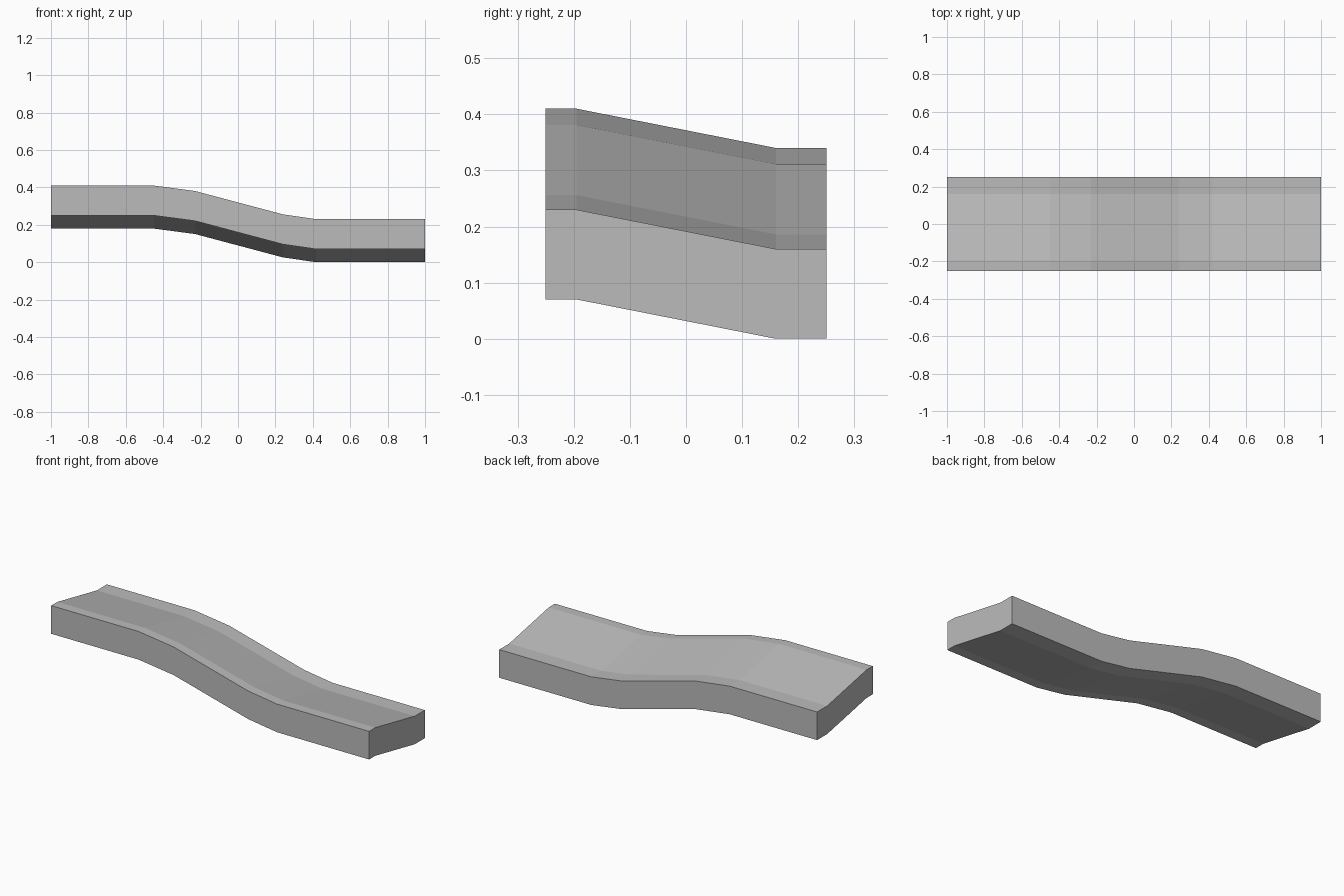
import bpy
import bmesh

cube = bpy.data.objects.get("Cube")
if cube:
    bpy.data.objects.remove(cube, do_unlink=True)

# Flat grey colour
grey = bpy.data.materials.new("plain grey")
grey.use_nodes = True
colour = (0.5, 0.5, 0.5, 1)
grey.diffuse_color = colour
grey.node_tree.nodes["Principled BSDF"].inputs["Base Color"].default_value = colour

# Banked cross-section (y, underside height) and the descending path (x, rise)
section = [(-0.25, 0.07), (-0.195, 0.07), (0.16, 0), (0.25, 0)]
path = [(-1, 0.18), (-0.45, 0.18), (-0.23, 0.151), (0.24, 0.026), (0.42, 0), (1, 0)]
thickness = 0.16

# Slab: sweep the closed section along the path, keeping it upright
bm = bmesh.new()
outline = section + [(y, z + thickness) for y, z in reversed(section)]
rings = [[bm.verts.new((x, y, z + rise)) for y, z in outline] for x, rise in path]
count = len(outline)
for a, b in zip(rings, rings[1:]):
    for i in range(count):
        j = (i + 1) % count
        bm.faces.new((a[i], a[j], b[j], b[i]))

# End caps, split into strips between underside and top
for ring in (rings[0], rings[-1]):
    for i in range(len(section) - 1):
        bm.faces.new((ring[i], ring[i + 1], ring[count - 2 - i], ring[count - 1 - i]))
bmesh.ops.recalc_face_normals(bm, faces=bm.faces)

mesh = bpy.data.meshes.new("sloping_slab")
bm.to_mesh(mesh)
bm.free()
mesh.materials.append(grey)
slab = bpy.data.objects.new("sloping_slab", mesh)
bpy.context.collection.objects.link(slab)
